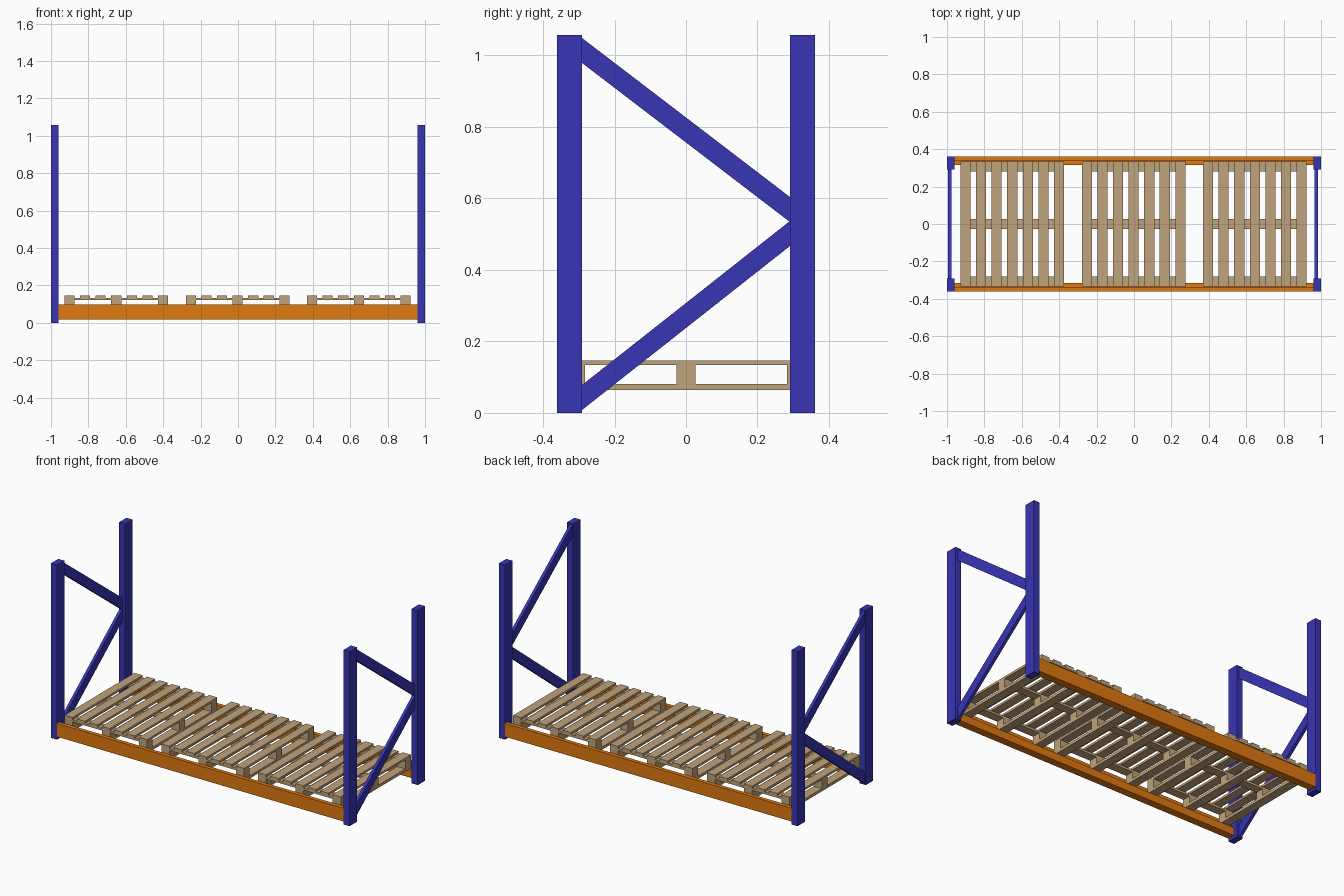
import bpy, bmesh
from mathutils import Vector

if "Cube" in bpy.data.objects:
    bpy.data.objects.remove(bpy.data.objects["Cube"])


def material(name, color):
    m = bpy.data.materials.new(name)
    m.diffuse_color = color
    m.use_nodes = True
    m.node_tree.nodes["Principled BSDF"].inputs["Base Color"].default_value = m.diffuse_color
    return m


BLUE = material("blue_paint", (0.04, 0.035, 0.46, 1))
ORANGE = material("orange_paint", (0.75, 0.19, 0.005, 1))
WOOD = material("wood", (0.53, 0.37, 0.2, 1))


def prism(name, profile, axis, a, b, mat):
    """Extrude a 2D (y, z) profile along x from a to b, or (x, z) along y."""
    bm = bmesh.new()

    def point(p, t):
        return (t, p[0], p[1]) if axis == 'x' else (p[0], t, p[1])
    face = bm.faces.new([bm.verts.new(point(p, a)) for p in profile])
    new = bmesh.ops.extrude_face_region(bm, geom=[face])["geom"]
    shift = Vector((b - a, 0, 0) if axis == 'x' else (0, b - a, 0))
    bmesh.ops.translate(bm, vec=shift,
                        verts=[v for v in new if isinstance(v, bmesh.types.BMVert)])
    bmesh.ops.recalc_face_normals(bm, faces=bm.faces)
    mesh = bpy.data.meshes.new(name)
    bm.to_mesh(mesh)
    bm.free()
    mesh.materials.append(mat)
    obj = bpy.data.objects.new(name, mesh)
    bpy.context.collection.objects.link(obj)
    return obj


def box(name, x0, x1, y0, y1, z0, z1, mat):
    return prism(name, [(y0, z0), (y1, z0), (y1, z1), (y0, z1)], 'x', x0, x1, mat)


# End frames: two posts and two diagonal braces, the second frame a shifted copy
for side, x in (("left", -1.0), ("right", 0.96)):
    box(side + "_front_post", x, x + 0.04, -0.361, -0.291, 0, 1.057, BLUE)
    box(side + "_back_post", x, x + 0.04, 0.291, 0.361, 0, 1.057, BLUE)
    for part, front, back in (("lower", 0.008, 0.467), ("upper", 0.979, 0.534)):
        prism(side + "_" + part + "_brace",
              [(-0.291, front), (0.291, back), (0.291, back + 0.07), (-0.291, front + 0.07)],
              'x', x + 0.005, x + 0.023, BLUE)

# Stepped beams with an inner ledge carrying the pallets
for side, s in (("front", -1), ("back", 1)):
    step = [(0.361, 0.018), (0.361, 0.098), (0.337, 0.098),
            (0.337, 0.064), (0.315, 0.064), (0.315, 0.018)]
    prism(side + "_beam", [(s * y, z) for y, z in step], 'x', -0.96, 0.96, ORANGE)

# Pallets
W, L, B = 0.554, 0.335, 0.054
for n, cx in enumerate((-0.651, -0.002, 0.646), 1):
    x0 = cx - W / 2
    tag = f"pallet_{n}_"
    # deck slats
    for i in range(7):
        x = x0 + i * (W - B) / 6
        box(f"{tag}slat_{i + 1}", x, x + B, -L, L, 0.134, 0.147, WOOD)
    # cross boards, blocks and bottom runners
    rows = ((-L, -L + 0.053), (-0.0265, 0.0265), (L - 0.053, L))
    for j, (y0, y1) in enumerate(rows, 1):
        box(f"{tag}cross_board_{j}", x0, x0 + W, y0, y1, 0.121, 0.134, WOOD)
    for i in range(3):
        x = x0 + i * (W - B) / 2
        box(f"{tag}runner_{i + 1}", x, x + B, -L, L, 0.064, 0.081, WOOD)
        for j, (y0, y1) in enumerate(rows, 1):
            box(f"{tag}block_{i + 1}_{j}", x, x + B, y0, y1, 0.081, 0.121, WOOD)
